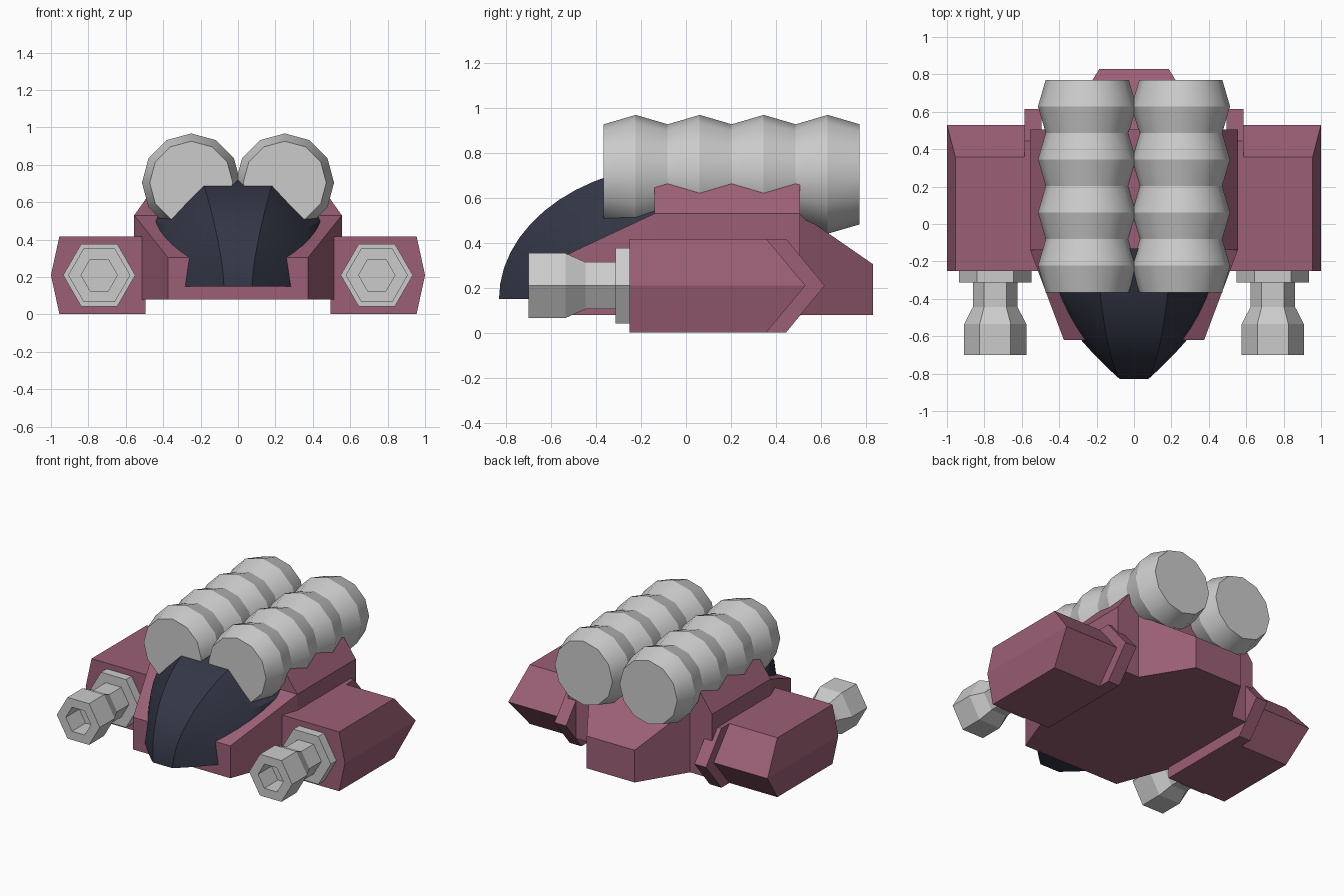
import bpy, bmesh, math

if "Cube" in bpy.data.objects:
    bpy.data.objects.remove(bpy.data.objects["Cube"])


def material(name, rgb):
    m = bpy.data.materials.new(name)
    m.diffuse_color = (*rgb, 1)
    m.use_nodes = True
    m.node_tree.nodes["Principled BSDF"].inputs["Base Color"].default_value = m.diffuse_color
    return m


ROSE = material("rose_paint", (0.33, 0.115, 0.18))
DARK = material("dark_glass", (0.033, 0.037, 0.06))


def finish(name, bm, mat=None, smooth=None):
    bmesh.ops.recalc_face_normals(bm, faces=bm.faces)
    me = bpy.data.meshes.new(name)
    bm.to_mesh(me)
    bm.free()
    ob = bpy.data.objects.new(name, me)
    bpy.context.collection.objects.link(ob)
    if mat:
        me.materials.append(mat)
    if smooth:
        bpy.ops.object.select_all(action='DESELECT')
        ob.select_set(True)
        bpy.context.view_layer.objects.active = ob
        bpy.ops.object.shade_smooth_by_angle(angle=math.radians(smooth))
    return ob


def loft(name, rings, mat=None, smooth=None):
    """Skin a list of equal-length closed rings and cap both ends."""
    bm = bmesh.new()
    rows = [[bm.verts.new(p) for p in r] for r in rings]
    n = len(rows[0])
    for a, b in zip(rows, rows[1:]):
        for i in range(n):
            j = (i + 1) % n
            bm.faces.new((a[i], a[j], b[j], b[i]))
    bm.faces.new(rows[0])
    bm.faces.new(rows[-1])
    bmesh.ops.remove_doubles(bm, verts=bm.verts, dist=1e-4)
    bmesh.ops.dissolve_degenerate(bm, edges=bm.edges, dist=1e-4)
    return finish(name, bm, mat, smooth)


def turned(name, x, z, sides, profile, smooth=None):
    """Solid along y from (y, radius) pairs."""
    rings = [[(x + r * math.cos(2 * math.pi * i / sides), y,
               z + r * math.sin(2 * math.pi * i / sides)) for i in range(sides)]
             for y, r in profile]
    return loft(name, rings, None, smooth)


def section(y, pts):
    """Symmetric ring at y from right-hand (x, z) points, bottom to top."""
    return [(x, y, z) for x, z in pts] + [(-x, y, z) for x, z in reversed(pts)]


# Hull: centre block, tapered nose and tapered tail
mid = [(0.555, 0.08), (0.555, 0.53), (0.42, 0.72)]
loft("hull_centre", [section(-0.14, mid), section(0.505, mid)], ROSE)
loft("hull_nose", [section(-0.62, [(0.375, 0.08), (0.375, 0.305)]),
                   section(-0.14, [(0.555, 0.08), (0.555, 0.53)])], ROSE)
loft("hull_tail", [section(0.505, [(0.385, 0.08), (0.385, 0.53)]),
                   section(0.83, [(0.185, 0.08), (0.185, 0.305)])], ROSE)

# Canopy: sections growing from a narrow front edge along an elliptical curve
rings = []
for k in range(13):
    a = math.radians(81 * k / 12)
    s = math.sin(a)
    rings.append(section(-0.83 * math.cos(a), [
        (0.075 + 0.47 * s * s, 0.15),
        (0.075 + 0.39 * s * s, 0.15 + 0.36 * s),
        (0.075 + 0.125 * s ** 1.5, 0.15 + 0.6 * s)]))
loft("canopy", rings, DARK, 28)

# Ribbed tanks on top
tank = [(-0.365 + 0.142 * i, 0.2635 if i % 2 else 0.222) for i in range(9)]

for side, s in (("left", -1), ("right", 1)):
    turned(side + "_tank", s * 0.25, 0.704, 12, tank, 30.5)

    # Side pod: wedge-tailed slab with a pointed outer side
    def pod_ring(x, tip, shoulder, half):
        return [(s * x, -0.25, 0.21 - half), (s * x, -0.25, 0.21),
                (s * x, -0.25, 0.21 + half), (s * x, shoulder, 0.21 + half),
                (s * x, tip, 0.21), (s * x, shoulder, 0.21 - half)]

    loft(side + "_pod_mount", [pod_ring(0.495, 0.615, 0.445, 0.207),
                               pod_ring(0.585, 0.615, 0.445, 0.207)], ROSE)
    # outer side folds to a ridge at mid height
    bm = bmesh.new()
    pts = [(x, y, 0.21 + h) for x in (0.585, 0.955) for y in (-0.25, 0.357)
           for h in (-0.207, 0.207)]
    pts += [(0.585, 0.53, 0.21), (1.0, 0.53, 0.21), (1.0, -0.25, 0.21)]
    for p in pts:
        bm.verts.new((s * p[0], p[1], p[2]))
    bmesh.ops.convex_hull(bm, input=bm.verts)
    bmesh.ops.dissolve_limit(bm, angle_limit=0.01, verts=bm.verts, edges=bm.edges)
    finish(side + "_pod", bm, ROSE)

    # Gun: hexagonal collar and flared barrel with a recessed bore
    turned(side + "_gun_collar", s * 0.742, 0.21, 6, [(-0.25, 0.193), (-0.312, 0.193)])
    turned(side + "_gun_barrel", s * 0.742, 0.21, 6,
           [(-0.30, 0.12), (-0.445, 0.12), (-0.535, 0.166), (-0.70, 0.166),
            (-0.70, 0.097), (-0.55, 0.097)])
